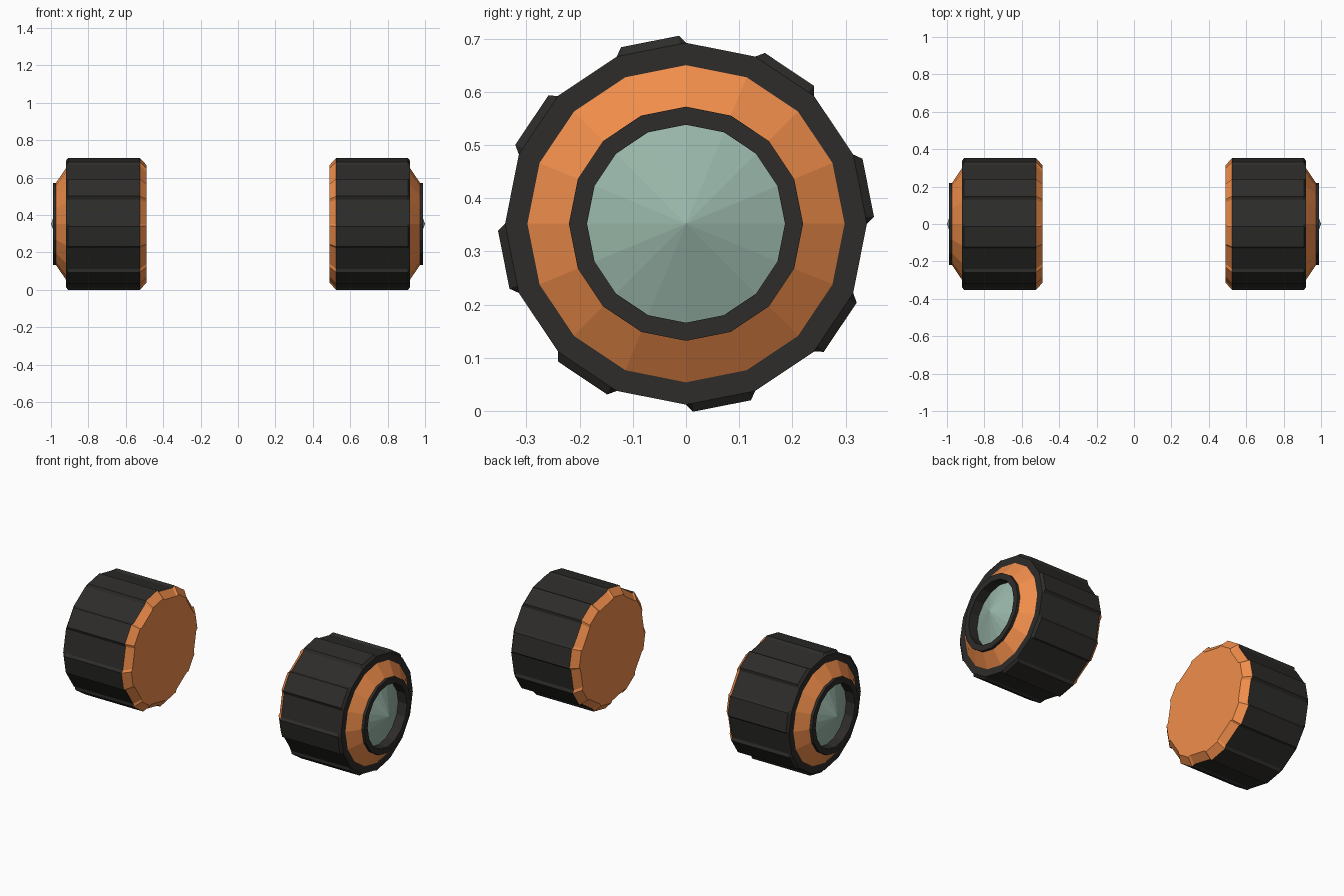
import bpy, bmesh
from math import cos, sin, pi, radians

if "Cube" in bpy.data.objects:
    bpy.data.objects.remove(bpy.data.objects["Cube"])

CZ = 0.352  # axle height


def material(name, rgb):
    m = bpy.data.materials.new(name)
    m.diffuse_color = (*rgb, 1)
    m.use_nodes = True
    m.node_tree.nodes["Principled BSDF"].inputs["Base Color"].default_value = m.diffuse_color
    return m


BLACK = material("rubber_black", (0.026, 0.025, 0.023))
ORANGE = material("rim_orange", (0.88, 0.27, 0.07))
GREEN = material("cap_green", (0.32, 0.47, 0.40))


def circle(r, n=16):
    return [(r * cos(2 * pi * i / n), r * sin(2 * pi * i / n)) for i in range(n)]


def tread(r, lug):
    """16-sided outline with a raised lug on every second side."""
    pts = []
    for k in range(8):
        a = k * pi / 4
        for deg, rr in ((0, r), (2.1, r + lug), (20.2, r + lug), (22.5, r)):
            # flat side: pull the lug feet back onto the chord when lug is 0
            if lug == 0 and 0 < deg < 22.5:
                rr = r * cos(radians(11.25)) / cos(radians(deg - 11.25))
            pts.append((rr * cos(a + radians(deg)), rr * sin(a + radians(deg))))
    return pts


def loft(name, side, rings, mat, cap_start=False, cap_end=False, apex=None):
    """Skin a list of (x, outline) rings along the axle; side mirrors in x."""
    bm = bmesh.new()
    rows = [[bm.verts.new((side * x, y, CZ + z)) for y, z in pts] for x, pts in rings]
    n = len(rows[0])
    for a, b in zip(rows, rows[1:]):
        for i in range(n):
            j = (i + 1) % n
            bm.faces.new((a[i], a[j], b[j], b[i]))
    if cap_start:
        bm.faces.new(rows[0])
    if cap_end:
        bm.faces.new(rows[-1])
    if apex is not None:
        tip = bm.verts.new((side * apex, 0, CZ))
        for i in range(n):
            bm.faces.new((rows[-1][i], rows[-1][(i + 1) % n], tip))
    bmesh.ops.recalc_face_normals(bm, faces=bm.faces)
    me = bpy.data.meshes.new(name)
    bm.to_mesh(me)
    bm.free()
    me.materials.append(mat)
    ob = bpy.data.objects.new(name, me)
    bpy.context.collection.objects.link(ob)


for label, s in (("left", -1), ("right", 1)):
    # tyre with lugs that taper off at the outer edge
    loft(f"{label}_tyre", s, [(0.525, tread(0.34, 0.0135)), (0.908, tread(0.34, 0.0135)),
                              (0.92, tread(0.34, 0))], BLACK, True, True)
    # inner rim plate follows the lugged outline
    loft(f"{label}_inner_rim", s, [(0.525, tread(0.34, 0.0135)), (0.488, tread(0.302, 0.011))],
         ORANGE, False, True)
    # sloping outer rim
    loft(f"{label}_outer_rim", s, [(0.92, circle(0.298)), (0.973, circle(0.22))], ORANGE)
    # hub ring with recess
    loft(f"{label}_hub_ring", s, [(0.973, circle(0.22)), (0.989, circle(0.22)),
                                  (0.989, circle(0.186)), (0.931, circle(0.186))], BLACK)
    # shallow conical hub cap
    loft(f"{label}_hub_cap", s, [(0.931, circle(0.186))], GREEN, apex=1.0)
